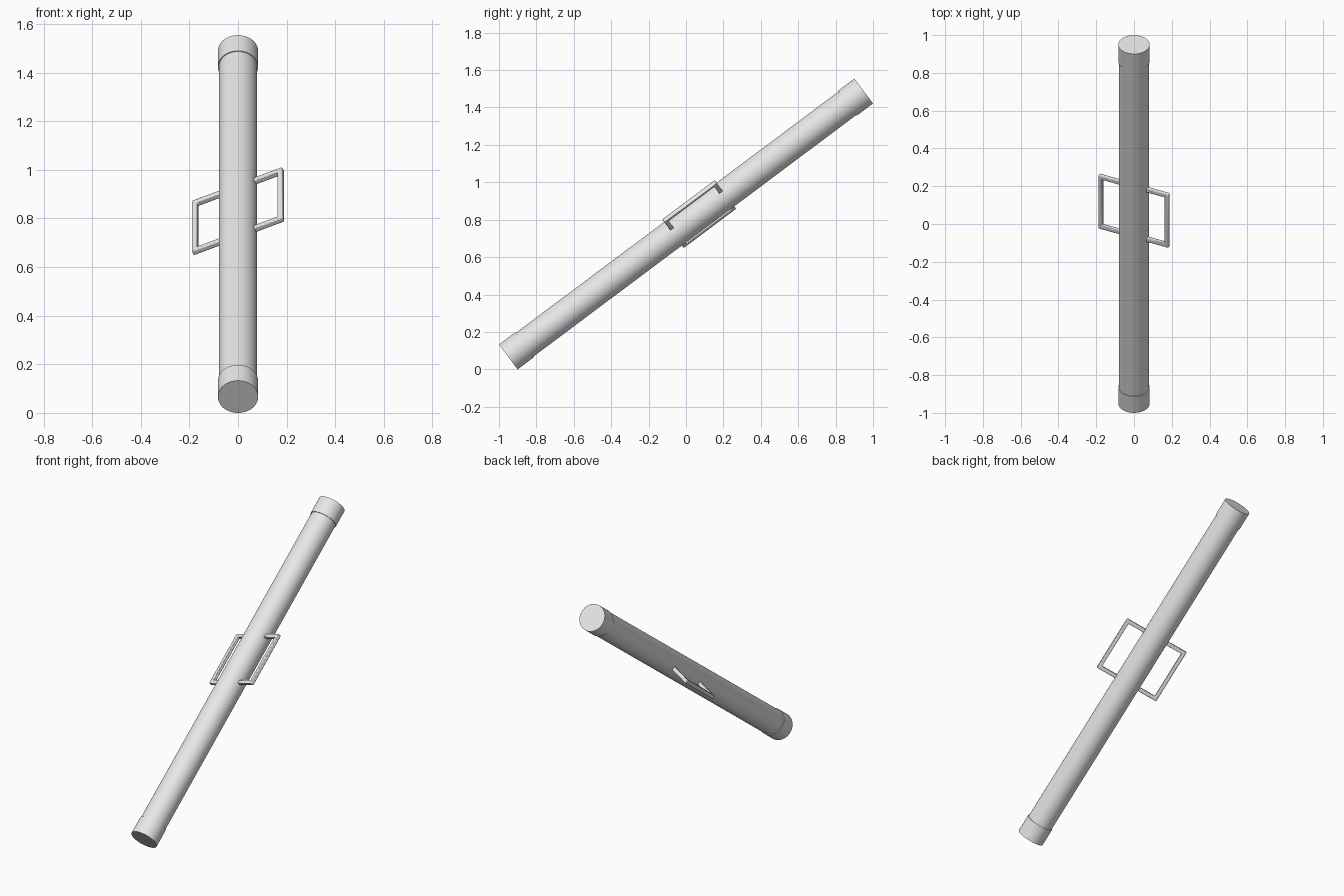
import bpy, bmesh, math
from mathutils import Matrix

if "Cube" in bpy.data.objects:
    bpy.data.objects.remove(bpy.data.objects["Cube"])

TILT = math.radians(36.8)
LENGTH, CAP_LEN = 2.373, 0.108
CAP_R, BODY_R = 0.083, 0.079

# Frame whose local z runs along the tilted log
frame = Matrix.Translation((0, 0, 0.777)) @ Matrix.Rotation(TILT - math.pi / 2, 4, "X")

grey = bpy.data.materials.new("plain grey")
grey.use_nodes = True
grey.diffuse_color = (0.8, 0.8, 0.8, 1)
grey.node_tree.nodes["Principled BSDF"].inputs["Base Color"].default_value = grey.diffuse_color


def add_object(name, bm, matrix):
    bmesh.ops.recalc_face_normals(bm, faces=bm.faces[:])
    mesh = bpy.data.meshes.new(name)
    bm.to_mesh(mesh)
    bm.free()
    mesh.materials.append(grey)
    obj = bpy.data.objects.new(name, mesh)
    bpy.context.collection.objects.link(obj)
    obj.matrix_world = matrix
    bpy.ops.object.select_all(action="DESELECT")
    obj.select_set(True)
    bpy.context.view_layer.objects.active = obj
    bpy.ops.object.shade_smooth_by_angle(angle=math.radians(35))
    return obj


def cylinder(name, radius, length, centre):
    bm = bmesh.new()
    bmesh.ops.create_cone(bm, cap_ends=True, segments=48, radius1=radius,
                          radius2=radius, depth=length)
    add_object(name, bm, frame @ Matrix.Translation((0, 0, centre)))


def handle(name, turn):
    # U-shaped outline, open towards the log, extruded to a square bar
    inner, outer, half, t = 0.06, 0.205, 0.175, 0.023
    outline = [(inner, -half), (outer, -half), (outer, half), (inner, half),
               (inner, half - t), (outer - t, half - t),
               (outer - t, t - half), (inner, t - half)]
    bm = bmesh.new()
    face = bm.faces.new([bm.verts.new((x, -t / 2, z)) for x, z in outline])
    extruded = bmesh.ops.extrude_face_region(bm, geom=[face])["geom"]
    moved = [g for g in extruded if isinstance(g, bmesh.types.BMVert)]
    bmesh.ops.translate(bm, verts=moved, vec=(0, t, 0))
    matrix = frame @ Matrix.Rotation(math.radians(turn), 4, "Z") @ Matrix.Translation((0, 0, 0.088))
    obj = add_object(name, bm, matrix)
    bevel = obj.modifiers.new("soft edges", "BEVEL")
    bevel.width = 0.004
    bevel.segments = 2


# Log with a slightly wider band at each end
cylinder("log_body", BODY_R, LENGTH - CAP_LEN, 0)
for name, side in (("front_end_band", -1), ("back_end_band", 1)):
    cylinder(name, CAP_R, CAP_LEN, side * (LENGTH - CAP_LEN) / 2)

# Carrying handles on opposite sides
handle("left_handle", -25)
handle("right_handle", 155)
